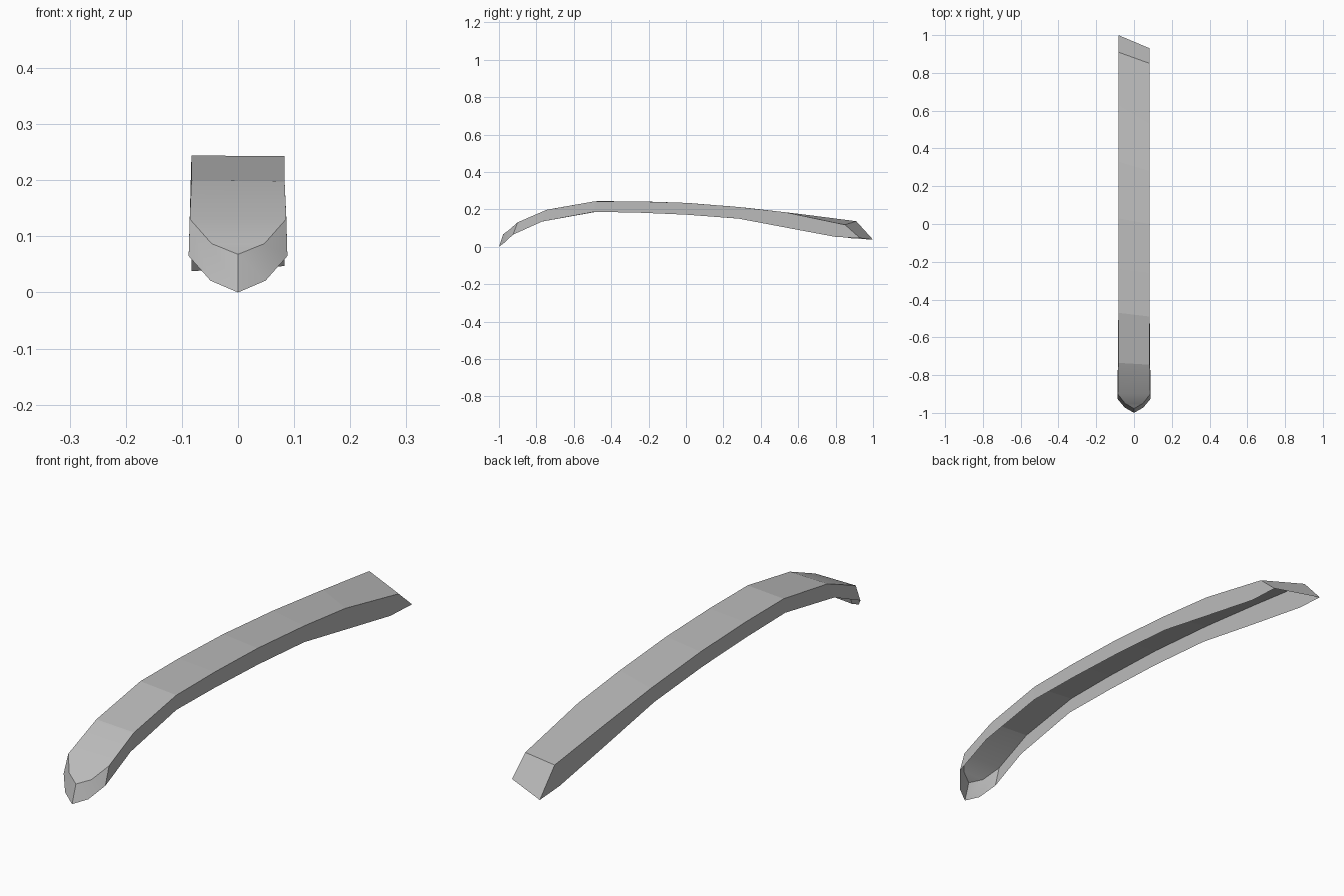
import bpy, bmesh, math

if "Cube" in bpy.data.objects:
    bpy.data.objects.remove(bpy.data.objects["Cube"], do_unlink=True)

# Plain grey material
grey = bpy.data.materials.new("plain grey")
colour = (0.5, 0.5, 0.5, 1)
grey.diffuse_color = colour
grey.use_nodes = True
grey.node_tree.nodes["Principled BSDF"].inputs["Base Color"].default_value = colour

# Cross-sections from front to back:
# (half width top, half width bottom, top right, bottom right, top left, bottom left)
# with each corner given as (y, z)
W = 0.083
SECTIONS = [
    (0.086, 0.088, (-0.900, 0.131), (-0.925, 0.065), (-0.900, 0.131), (-0.925, 0.065)),
    (W, 0.086, (-0.735, 0.200), (-0.770, 0.135), (-0.745, 0.198), (-0.770, 0.135)),
    (W, W, (-0.470, 0.244), (-0.480, 0.187), (-0.490, 0.243), (-0.490, 0.187)),
    (W, W, (-0.240, 0.243), (-0.240, 0.183), (-0.260, 0.243), (-0.260, 0.183)),
    (W, W, (0.030, 0.233), (0.020, 0.172), (0.000, 0.235), (0.000, 0.172)),
    (W, W, (0.330, 0.208), (0.310, 0.148), (0.280, 0.213), (0.280, 0.151)),
    (W, W, (0.630, 0.173), (0.600, 0.095), (0.530, 0.185), (0.550, 0.100)),
    (W, W, (0.910, 0.137), (0.880, 0.046), (0.850, 0.118), (0.800, 0.053)),
]

bm = bmesh.new()


def vert(x, yz):
    return bm.verts.new((x, yz[0], yz[1]))


# Hollow channel: top strip and two side walls, open underneath
rings = []
for wt, wb, tr, br, tl, bl in SECTIONS:
    rings.append([vert(-wb, br), vert(-wt, tr), vert(wt, tl), vert(wb, bl)])
for a, b in zip(rings, rings[1:]):
    for i in range(3):
        bm.faces.new((a[i], a[i + 1], b[i + 1], b[i]))

# Slanted back end, with a triangle finishing each side wall
back_r, back_l = vert(-W, (1.0, 0.038)), vert(W, (0.93, 0.047))
br, tr, tl, bl = rings[-1]
bm.faces.new((br, tr, back_r))
bm.faces.new((bl, back_l, tl))
bm.faces.new((tr, tl, back_l, back_r))

# Pointed front: top cap and the wrapped lip
br, tr, tl, bl = rings[0]
mid_top = [vert(s * 0.047, (-0.950, 0.087)) for s in (-1, 1)]
mid_low = [vert(s * 0.049, (-0.972, 0.021)) for s in (-1, 1)]
tip_top, tip_low = vert(0, (-0.977, 0.068)), vert(0, (-1.0, 0.0))
bm.faces.new((tr, mid_top[0], mid_top[1], tl))
bm.faces.new((mid_top[0], tip_top, mid_top[1]))
top = [tr, mid_top[0], tip_top, mid_top[1], tl]
low = [br, mid_low[0], tip_low, mid_low[1], bl]
for i in range(4):
    bm.faces.new((top[i], low[i], low[i + 1], top[i + 1]))

bmesh.ops.recalc_face_normals(bm, faces=bm.faces)
bm.normal_update()
if max(bm.faces, key=lambda f: f.calc_center_median().z).normal.z < 0:
    bmesh.ops.reverse_faces(bm, faces=bm.faces)

# Faceted body, softly rounded front
for f in bm.faces:
    f.smooth = True
for e in bm.edges:
    front = all(v.co.y < -0.85 for v in e.verts)
    e.smooth = front and e.calc_face_angle(math.pi) < math.radians(30)

mesh = bpy.data.meshes.new("curved_channel")
bm.to_mesh(mesh)
bm.free()
mesh.materials.append(grey)
channel = bpy.data.objects.new("curved_channel", mesh)
bpy.context.collection.objects.link(channel)
